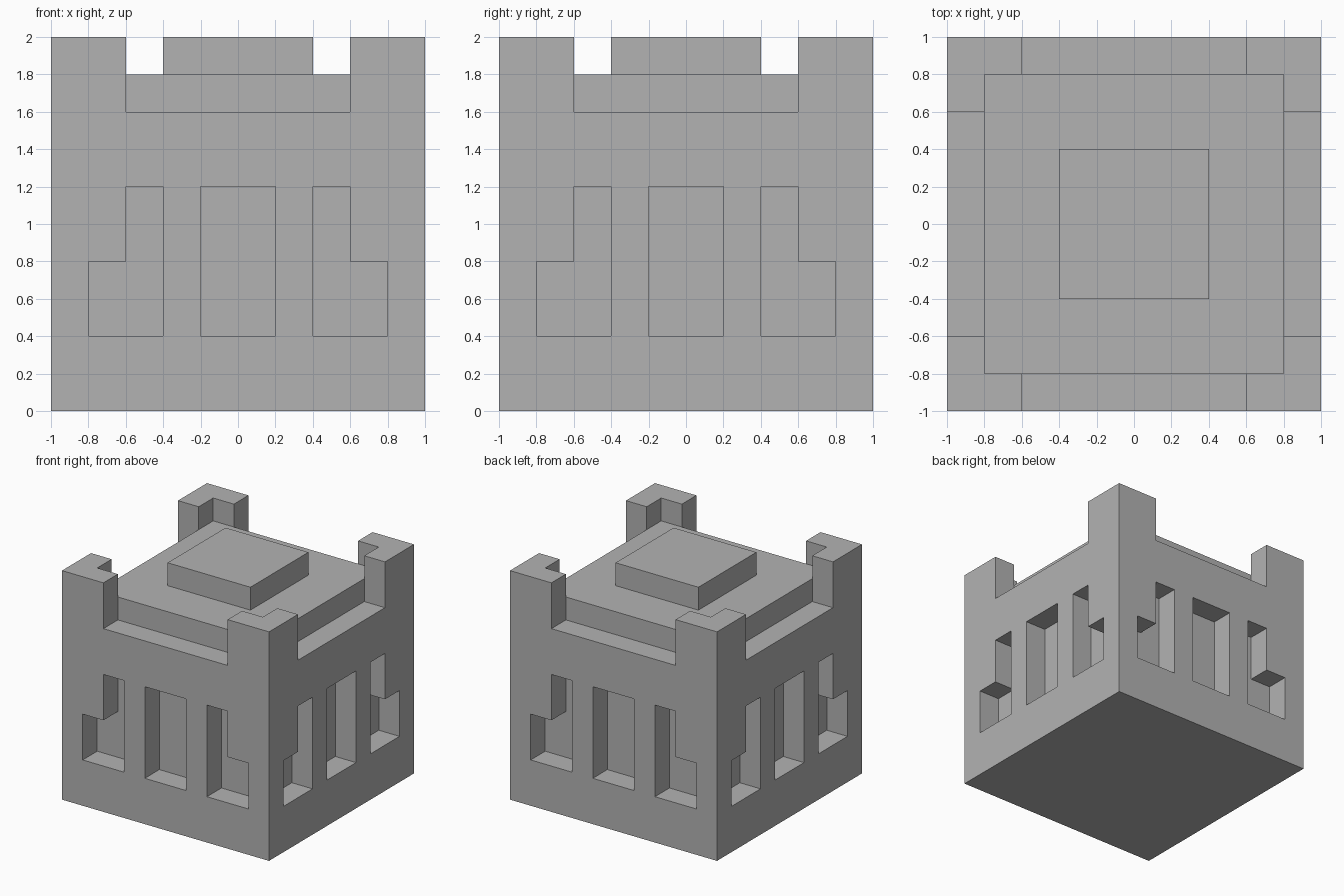
import bpy, bmesh

default = bpy.data.objects.get("Cube")
if default:
    bpy.data.objects.remove(default, do_unlink=True)

stone = bpy.data.materials.new("stone_grey")
stone.use_nodes = True
GREY = (0.45, 0.45, 0.45, 1)
stone.diffuse_color = GREY
stone.node_tree.nodes["Principled BSDF"].inputs["Base Color"].default_value = GREY


def make_object(name, bm):
    bmesh.ops.recalc_face_normals(bm, faces=bm.faces)
    mesh = bpy.data.meshes.new(name)
    bm.to_mesh(mesh)
    bm.free()
    mesh.materials.append(stone)
    obj = bpy.data.objects.new(name, mesh)
    bpy.context.collection.objects.link(obj)
    return obj


def prism(bm, points, offset):
    """Extrude a flat outline along an offset."""
    face = bm.faces.new([bm.verts.new(p) for p in points])
    new = bmesh.ops.extrude_face_region(bm, geom=[face], use_keep_orig=True)["geom"]
    verts = [v for v in new if isinstance(v, bmesh.types.BMVert)]
    bmesh.ops.translate(bm, verts=verts, vec=offset)


def slab(name, half, bottom, top):
    bm = bmesh.new()
    corners = [(-half, -half), (half, -half), (half, half), (-half, half)]
    prism(bm, [(x, y, bottom) for x, y in corners], (0, 0, top - bottom))
    return make_object(name, bm)


def four_sided_cutter(name, outlines):
    """Repeat front wall outlines (x, z) on all four sides."""
    bm = bmesh.new()
    for outline in outlines:
        points = [(x, -0.8, z) for x, z in outline]
        offset = (0, -0.4, 0)
        for _ in range(4):
            prism(bm, points, offset)
            points = [(-y, x, z) for x, y, z in points]
            offset = (-offset[1], offset[0], 0)
    return make_object(name, bm)


def carve(target, cutter):
    mod = target.modifiers.new("carve", "BOOLEAN")
    mod.operation = "DIFFERENCE"
    mod.solver = "EXACT"
    mod.object = cutter
    bpy.context.view_layer.objects.active = target
    bpy.ops.object.modifier_apply(modifier=mod.name)
    bpy.data.objects.remove(cutter, do_unlink=True)


# Main block
tower = slab("tower_block", 1, 0, 2)

# Window recesses: a plain centre slot and two mirrored stepped slots
centre = [(-0.2, 0.4), (0.2, 0.4), (0.2, 1.2), (-0.2, 1.2)]
stepped = [(0.4, 0.4), (0.8, 0.4), (0.8, 0.8), (0.6, 0.8), (0.6, 1.2), (0.4, 1.2)]
mirrored = [(-x, z) for x, z in stepped]
carve(tower, four_sided_cutter("window_cutter", [centre, stepped, mirrored]))

# Gaps between the corner battlements, then the raised roof floor
gap = [(-0.6, 1.6), (0.6, 1.6), (0.6, 2.2), (-0.6, 2.2)]
carve(tower, four_sided_cutter("gap_cutter", [gap]))
carve(tower, slab("roof_cutter", 0.8, 1.8, 2.2))

# Raised pad on the roof
slab("roof_pad", 0.4, 1.8, 2)
